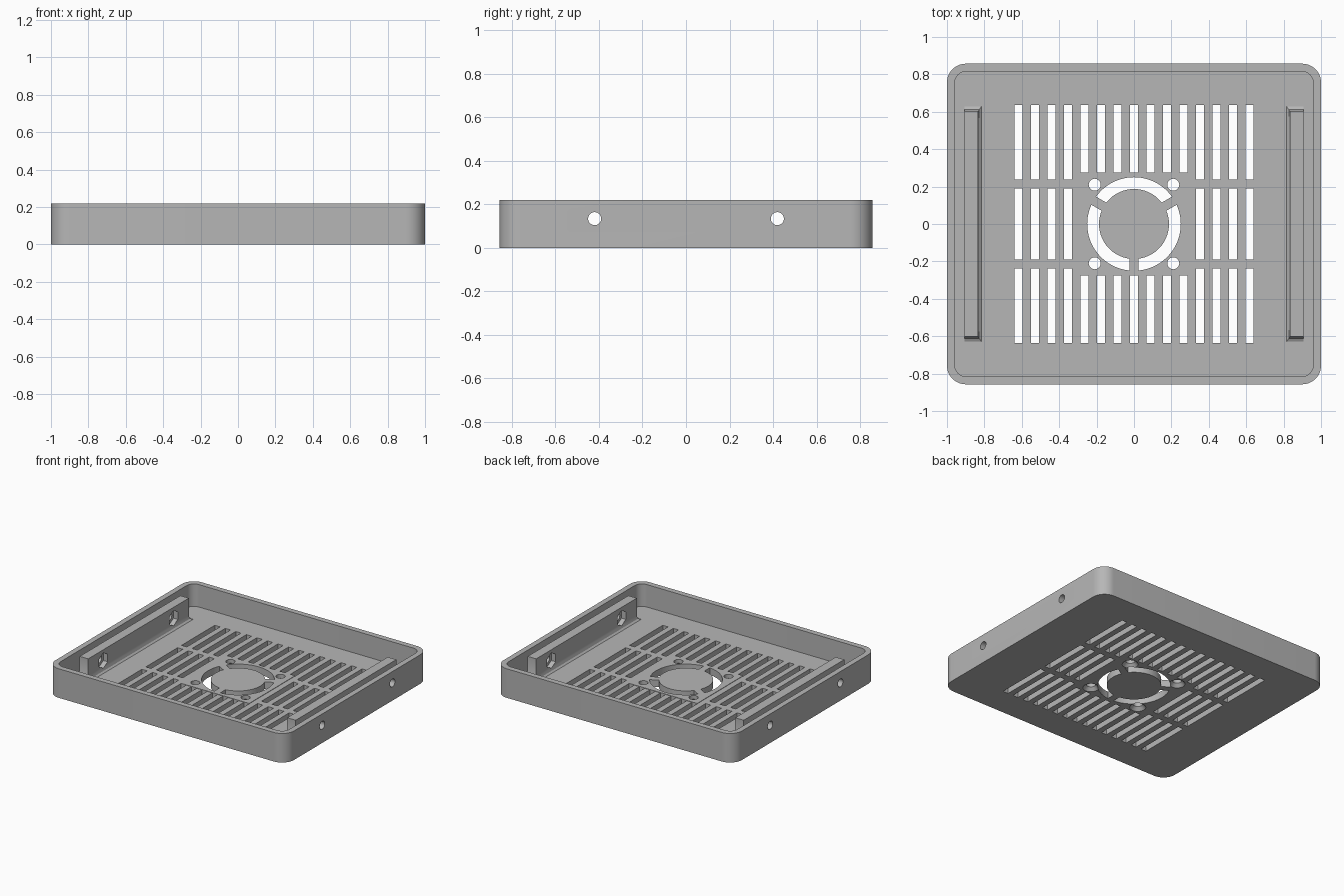
import bpy
import bmesh
from math import pi, sin, cos, asin, radians

cube = bpy.data.objects.get("Cube")
if cube:
    bpy.data.objects.remove(cube, do_unlink=True)

HEIGHT, FLOOR, WALL = 0.22, 0.05, 0.042
HALF_X, HALF_Y = 1.0, 0.857

grey = bpy.data.materials.new("grey_plastic")
grey.use_nodes = True
grey.diffuse_color = (0.47, 0.47, 0.47, 1)
grey.node_tree.nodes["Principled BSDF"].inputs["Base Color"].default_value = grey.diffuse_color


# Outlines
def circle(cx, cy, r, n=40, start=0.0):
    return [(cx + r * cos(start + 2 * pi * i / n), cy + r * sin(start + 2 * pi * i / n))
            for i in range(n)]


def rect(x0, x1, y0, y1):
    return [(x0, y0), (x1, y0), (x1, y1), (x0, y1)]


def rounded_rect(hx, hy, r, steps=12):
    pts = []
    for k, (sx, sy) in enumerate([(1, 1), (-1, 1), (-1, -1), (1, -1)]):
        for i in range(steps + 1):
            a = (k + i / steps) * pi / 2
            pts.append((sx * (hx - r) + r * cos(a), sy * (hy - r) + r * sin(a)))
    return pts


def ring_sector(r_in, r_out, a0, a1, half_gap, steps=28):
    pts = []
    for r, flip in ((r_out, False), (r_in, True)):
        off = asin(half_gap / r)
        arc = [a0 + off + (a1 - a0 - 2 * off) * i / steps for i in range(steps + 1)]
        if flip:
            arc.reverse()
        pts += [(r * cos(a), r * sin(a)) for a in arc]
    return pts


# Solids: each loft is a list of (outline, level), skinned and capped
def solid(name, lofts, along_x=False):
    bm = bmesh.new()
    for rings in lofts:
        rows = [[bm.verts.new((z, x, y) if along_x else (x, y, z)) for x, y in outline]
                for outline, z in rings]
        for low, high in zip(rows, rows[1:]):
            n = len(low)
            for i in range(n):
                j = (i + 1) % n
                bm.faces.new((low[i], low[j], high[j], high[i]))
        bm.faces.new(rows[0][::-1])
        bm.faces.new(rows[-1])
    bmesh.ops.recalc_face_normals(bm, faces=bm.faces)
    mesh = bpy.data.meshes.new(name)
    bm.to_mesh(mesh)
    bm.free()
    obj = bpy.data.objects.new(name, mesh)
    bpy.context.collection.objects.link(obj)
    mesh.materials.append(grey)
    return obj


def prism(outline, z0, z1):
    return [(outline, z0), (outline, z1)]


def activate(obj):
    bpy.ops.object.select_all(action="DESELECT")
    obj.select_set(True)
    bpy.context.view_layer.objects.active = obj


def combine(obj, other, operation="DIFFERENCE"):
    activate(obj)
    mod = obj.modifiers.new("combine", "BOOLEAN")
    mod.operation, mod.solver, mod.object = operation, "EXACT", other
    bpy.ops.object.modifier_apply(modifier=mod.name)
    bpy.data.objects.remove(other, do_unlink=True)


def finish(obj):
    activate(obj)
    bpy.ops.object.shade_smooth_by_angle(angle=radians(30))


# Tray with hollow interior
tray = solid("tray", [prism(rounded_rect(HALF_X, HALF_Y, 0.1), 0, HEIGHT)])
combine(tray, solid("interior_cutter", [
    prism(rounded_rect(HALF_X - WALL, HALF_Y - WALL, 0.06), FLOOR, HEIGHT + 0.1)]))

# Slightly raised square fan mount
PLATE = 0.275
combine(tray, solid("fan_mount", [prism(rect(-0.286, 0.286, -PLATE, PLATE), 0.02, FLOOR + 0.003)]),
        "UNION")

# Three rows of ventilation slots that stop at the fan mount
slots = []
for i in range(-7, 8):
    x = i * 0.0882
    behind_mount = abs(i) <= 3
    start = PLATE if behind_mount else 0.237
    spans = [(start, 0.635), (-0.635, -start)]
    if not behind_mount:
        spans.append((-0.19, 0.19))
    slots += [prism(rect(x - 0.022, x + 0.022, y0, y1), -0.1, 0.12) for y0, y1 in spans]
combine(tray, solid("slot_cutter", slots))

# Fan opening: ring split by three spokes
combine(tray, solid("fan_ring_cutter", [
    prism(ring_sector(0.187, 0.25, a, a + 2 * pi / 3, 0.025), -0.1, 0.12)
    for a in (-pi / 2, pi / 6, 5 * pi / 6)]))

# Countersunk screw holes around the fan
combine(tray, solid("screw_cutter", [
    [(circle(x, y, 0.06), -0.005), (circle(x, y, 0.032), 0.025), (circle(x, y, 0.032), 0.12)]
    for x in (-0.21, 0.21) for y in (-0.21, 0.21)]))


# Side bolt holes
def bolt_holes():
    return solid("bolt_cutter", [prism(circle(y, 0.134, 0.03), -1.2, 1.2)
                                 for y in (-0.42, 0.42)], along_x=True)


combine(tray, bolt_holes())
finish(tray)

# Inner rails with flared feet and hexagonal nut pockets
for side, label in ((1, "left"), (-1, "right")):
    def foot(flare):
        dy = flare * 1.5
        return rect(side * (0.834 - flare), side * 0.905, -0.602 - dy, 0.602 + dy)

    rail = solid(label + "_rail", [[(foot(0.018), FLOOR - 0.01), (foot(0.018), FLOOR),
                                    (foot(0.006), FLOOR + 0.01), (foot(0), FLOOR + 0.03),
                                    (foot(0), HEIGHT - 0.004)]])
    combine(rail, solid("nut_cutter", [
        prism(circle(y, 0.134, 0.058, 6, pi / 2), side * 0.78, side * 0.87)
        for y in (-0.42, 0.42)], along_x=True))
    combine(rail, bolt_holes())
    finish(rail)
